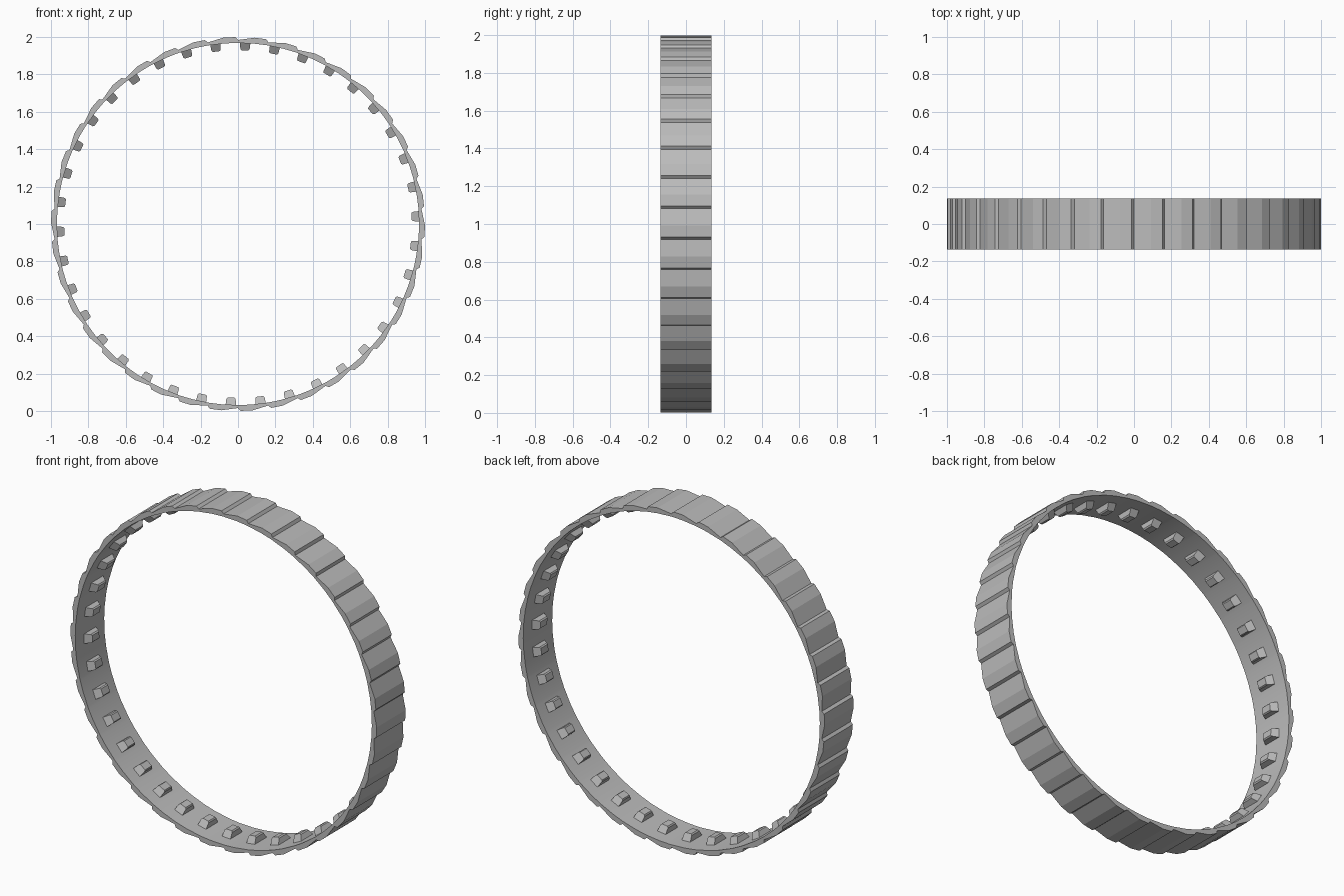
import bpy, bmesh
from math import sin, cos, radians
from mathutils import Vector

cube = bpy.data.objects.get("Cube")
if cube:
    bpy.data.objects.remove(cube)

LINKS = 38
PITCH = 360 / LINKS
HALF_WIDTH = 0.135
INNER_R = 0.968

grey = bpy.data.materials.new("mid_grey")
grey.use_nodes = True
colour = (0.5, 0.5, 0.5, 1)
grey.diffuse_color = colour
grey.node_tree.nodes["Principled BSDF"].inputs["Base Color"].default_value = colour


def polar(angle, radius, y):
    a = radians(angle)
    return Vector((radius * cos(a), y, 1 + radius * sin(a)))


def finish(bm, name):
    bmesh.ops.recalc_face_normals(bm, faces=bm.faces)
    mesh = bpy.data.meshes.new(name)
    bm.to_mesh(mesh)
    bm.free()
    mesh.materials.append(grey)
    obj = bpy.data.objects.new(name, mesh)
    bpy.context.collection.objects.link(obj)
    return obj


# Track band: each link has a low step foot, a step top and a crest
tread = [(-4.75, 0.984), (-4.0, 0.999), (-0.45, 1.0)]
profile = [(i * PITCH + a, r) for i in range(LINKS) for a, r in tread]
bm = bmesh.new()
rings = []
for a, r in profile:
    section = [(r, -HALF_WIDTH), (r, HALF_WIDTH),
               (INNER_R, HALF_WIDTH), (INNER_R, -HALF_WIDTH)]
    rings.append([bm.verts.new(polar(a, rad, y)) for rad, y in section])
for i, ring in enumerate(rings):
    following = rings[(i + 1) % len(rings)]
    for k in range(4):
        n = (k + 1) % 4
        face = bm.faces.new((ring[k], ring[n], following[n], following[k]))
        face.smooth = k == 2  # only the inner wall is smooth
for edge in bm.edges:
    if len({f.smooth for f in edge.link_faces}) > 1:
        edge.smooth = False
finish(bm, "track_band")

# Guide teeth: tapered blocks with a small chamfer, pointing inward
bm = bmesh.new()
layers = [(0.972, 0.028, 0.058), (0.936, 0.025, 0.036), (0.929, 0.019, 0.032)]
for i in range(LINKS):
    angle = i * PITCH + 2.45
    tangent = Vector((-sin(radians(angle)), 0, cos(radians(angle))))
    loops = []
    for radius, half, depth in layers:
        corners = [(-half, -depth), (half, -depth), (half, depth), (-half, depth)]
        loops.append([bm.verts.new(polar(angle, radius, y) + tangent * t)
                      for t, y in corners])
    for low, high in zip(loops, loops[1:]):
        for k in range(4):
            n = (k + 1) % 4
            bm.faces.new((low[k], low[n], high[n], high[k]))
    bm.faces.new(loops[0])
    bm.faces.new(loops[-1])
finish(bm, "guide_teeth")
